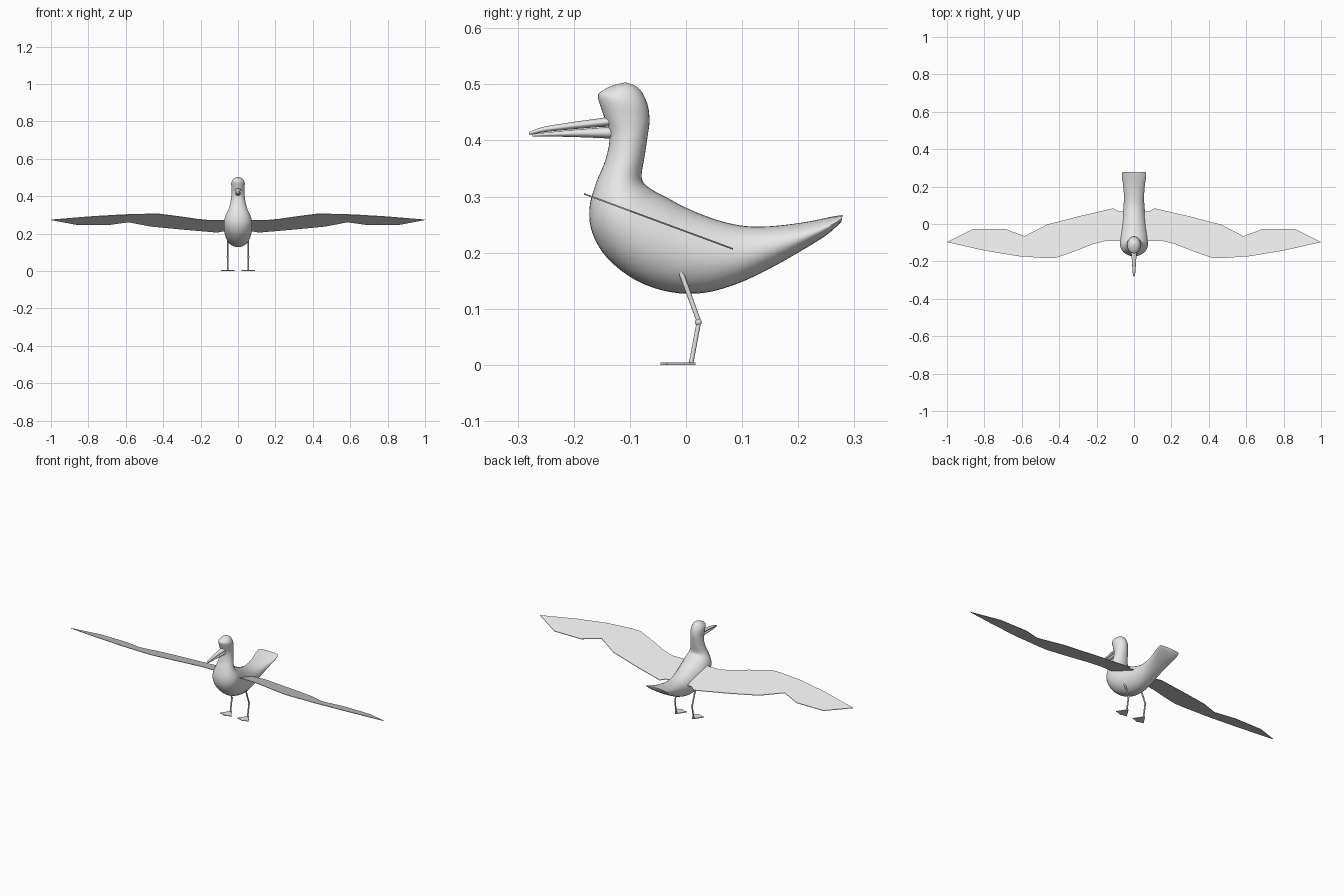
import bpy, bmesh, math
from mathutils import Vector

if "Cube" in bpy.data.objects:
    bpy.data.objects.remove(bpy.data.objects["Cube"])

grey = bpy.data.materials.new("plain grey")
grey.diffuse_color = (0.8, 0.8, 0.8, 1)
grey.use_nodes = True
grey.node_tree.nodes["Principled BSDF"].inputs["Base Color"].default_value = grey.diffuse_color


def finish(bm, name, smooth=True):
    bmesh.ops.recalc_face_normals(bm, faces=bm.faces)
    me = bpy.data.meshes.new(name)
    bm.to_mesh(me)
    bm.free()
    me.materials.append(grey)
    ob = bpy.data.objects.new(name, me)
    bpy.context.collection.objects.link(ob)
    if smooth:
        bpy.ops.object.select_all(action='DESELECT')
        ob.select_set(True)
        bpy.context.view_layer.objects.active = ob
        bpy.ops.object.shade_smooth_by_angle(angle=math.radians(50))
    return ob


def refine(rows, steps):
    """Catmull-Rom interpolation through the section rows."""
    out = []
    for i in range(len(rows) - 1):
        p = [rows[max(0, min(len(rows) - 1, i + k))] for k in (-1, 0, 1, 2)]
        for s in range(steps):
            t = s / steps
            out.append([0.5 * (2 * b + (c - a) * t + (2 * a - 5 * b + 4 * c - d) * t * t
                               + (3 * b - a - 3 * c + d) * t ** 3)
                        for a, b, c, d in zip(*p)])
    return out + [list(rows[-1])]


def loft(name, rows, steps=4, sides=32):
    """Elliptical sections; row = upper point y,z, lower point y,z, half width."""
    bm = bmesh.new()
    rings = []
    for ay, az, by, bz, w in refine(rows, steps):
        a, b = Vector((0, ay, az)), Vector((0, by, bz))
        mid, half = (a + b) / 2, (a - b) / 2
        rings.append([bm.verts.new(mid + half * math.cos(t) + Vector((w * math.sin(t), 0, 0)))
                      for t in (2 * math.pi * k / sides for k in range(sides))])
    for r, q in zip(rings, rings[1:]):
        for k in range(sides):
            j = (k + 1) % sides
            bm.faces.new((r[k], r[j], q[j], q[k]))
    bm.faces.new(rings[0])
    bm.faces.new(rings[-1])
    return finish(bm, name)


def plate(name, outline, height, thick):
    """Thin flat plate; height(y) gives the middle z."""
    bm = bmesh.new()
    lo = [bm.verts.new((x, y, height(y) - thick / 2)) for x, y in outline]
    hi = [bm.verts.new((x, y, height(y) + thick / 2)) for x, y in outline]
    bm.faces.new(lo)
    bm.faces.new(hi)
    n = len(outline)
    for i in range(n):
        j = (i + 1) % n
        bm.faces.new((lo[i], lo[j], hi[j], hi[i]))
    return finish(bm, name, smooth=False)


def rod(name, p, q, r1, r2):
    p, q = Vector(p), Vector(q)
    bm = bmesh.new()
    bmesh.ops.create_cone(bm, cap_ends=True, segments=12, radius1=r1, radius2=r2,
                          depth=(q - p).length)
    bm.transform((q - p).to_track_quat('Z', 'Y').to_matrix().to_4x4())
    bmesh.ops.translate(bm, verts=bm.verts, vec=(p + q) / 2)
    return finish(bm, name)


# Body: tail, belly, breast, neck and head in one skin
loft("body", [
    (.279, .267, .277, .255, .062),
    (.260, .264, .250, .231, .065),
    (.210, .254, .200, .200, .058),
    (.150, .247, .150, .172, .054),
    (.100, .248, .090, .144, .056),
    (.050, .260, .030, .128, .063),
    (.000, .280, -.030, .130, .070),
    (-.030, .296, -.090, .151, .075),
    (-.055, .309, -.140, .190, .076),
    (-.070, .319, -.167, .235, .072),
    (-.077, .327, -.172, .280, .062),
    (-.079, .340, -.160, .325, .050),
    (-.074, .370, -.143, .367, .040),
    (-.068, .410, -.136, .410, .035),
    (-.065, .435, -.147, .445, .035),
    (-.068, .462, -.157, .478, .036),
    (-.078, .485, -.148, .489, .029),
    (-.090, .497, -.130, .498, .018),
    (-.106, .503, -.110, .503, .002)])

# Beak halves
loft("upper_beak", [
    (-.120, .446, -.120, .425, .019),
    (-.150, .440, -.150, .424, .016),
    (-.200, .433, -.200, .420, .011),
    (-.250, .425, -.250, .415, .008),
    (-.273, .418, -.273, .411, .005),
    (-.280, .414, -.280, .411, .001)], sides=20)
loft("lower_beak", [
    (-.115, .426, -.115, .402, .016),
    (-.150, .423, -.150, .404, .013),
    (-.200, .419, -.200, .406, .010),
    (-.250, .414, -.250, .407, .006),
    (-.274, .411, -.274, .407, .002)], sides=20)

wing = [(.03, -.09), (.15, -.09), (.22, -.108), (.30, -.14), (.42, -.182), (.48, -.182),
        (.62, -.172), (.80, -.142), (1.0, -.097), (.86, -.026), (.69, -.026), (.585, -.065),
        (.465, -.003), (.30, .040), (.20, .063), (.11, .084), (.08, .066), (.03, .066)]
foot = [(-.004, .017), (.004, .017), (.036, -.034), (.018, -.036), (0, -.045),
        (-.018, -.036), (-.036, -.034)]

for side, s in (("left", 1), ("right", -1)):
    # Flat outspread wing, tilted down toward the rear
    plate(side + "_wing", [(s * x, y) for x, y in wing], lambda y: .2375 - .37 * y, .003)
    # Leg with knee joint and webbed foot
    x = s * .055
    rod(side + "_upper_leg", (x, -.009, .165), (x, .023, .077), .0045, .004)
    rod(side + "_lower_leg", (x, .023, .077), (x, .009, .002), .004, .004)
    bm = bmesh.new()
    bmesh.ops.create_uvsphere(bm, u_segments=12, v_segments=8, radius=.006)
    bmesh.ops.translate(bm, verts=bm.verts, vec=(x, .022, .076))
    finish(bm, side + "_knee")
    plate(side + "_foot", [(x + fx, fy) for fx, fy in foot], lambda y: .002, .004)
